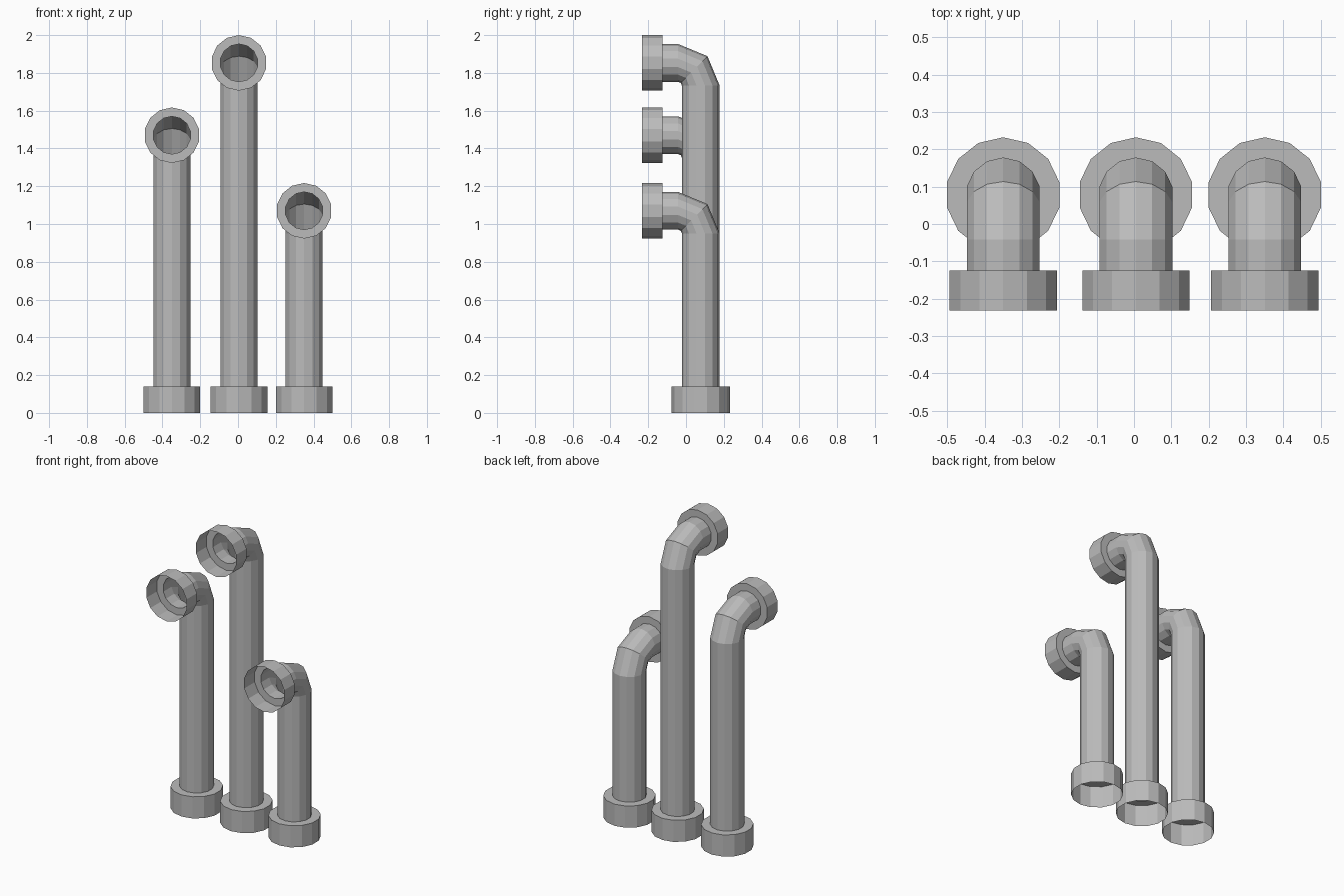
import bpy, bmesh
from math import sin, cos, pi
from mathutils import Vector

cube = bpy.data.objects.get("Cube")
if cube:
    bpy.data.objects.remove(cube)

SIDES = 14
PIPE_R, BASE_R, MOUTH_R = 0.1, 0.154, 0.147
BASE_H, BEND_R = 0.14, 0.12
AXIS_Y, NECK_Y, FRONT_Y = 0.078, -0.125, -0.232

grey = bpy.data.materials.new("pipe_grey")
grey.use_nodes = True
colour = (0.5, 0.5, 0.5, 1)
grey.diffuse_color = colour
grey.node_tree.nodes["Principled BSDF"].inputs["Base Color"].default_value = colour


def shell(name, x, rings):
    """Open flat-shaded tube through rings given as (y, z, tilt, radius)."""
    bm = bmesh.new()
    loops = []
    for y, z, tilt, r in rings:
        out = Vector((0, cos(tilt), sin(tilt)))
        centre = Vector((x, y, z))
        steps = [2 * pi * i / SIDES for i in range(SIDES)]
        loops.append([bm.verts.new(centre + r * (sin(t) * Vector((1, 0, 0)) + cos(t) * out))
                      for t in steps])
    for a, b in zip(loops, loops[1:]):
        for i in range(SIDES):
            j = (i + 1) % SIDES
            bm.faces.new((a[i], b[i], b[j], a[j]))
    mesh = bpy.data.meshes.new(name)
    bm.to_mesh(mesh)
    bm.free()
    mesh.materials.append(grey)
    bpy.context.collection.objects.link(bpy.data.objects.new(name, mesh))


def pipe(side, x, mouth_z):
    # Hollow foot collar with a flat shoulder around the pipe
    shell(side + "_base_collar", x, [
        (AXIS_Y, 0, 0, BASE_R), (AXIS_Y, BASE_H, 0, BASE_R), (AXIS_Y, BASE_H, 0, PIPE_R)])
    # Upright pipe, two-step elbow and short neck
    bend_y, bend_z = AXIS_Y - BEND_R, mouth_z - BEND_R
    elbow = [(bend_y + BEND_R * cos(a), bend_z + BEND_R * sin(a), a, PIPE_R)
             for a in (0, pi / 4, pi / 2)]
    shell(side + "_pipe", x,
          [(AXIS_Y, BASE_H, 0, PIPE_R)] + elbow + [(NECK_Y, mouth_z, pi / 2, PIPE_R)])
    # Hollow mouth collar facing forward
    shell(side + "_mouth_collar", x, [
        (NECK_Y, mouth_z, pi / 2, PIPE_R), (NECK_Y, mouth_z, pi / 2, MOUTH_R),
        (FRONT_Y, mouth_z, pi / 2, MOUTH_R)])


pipe("right", -0.35, 1.47)
pipe("middle", 0.005, 1.853)
pipe("left", 0.35, 1.07)
